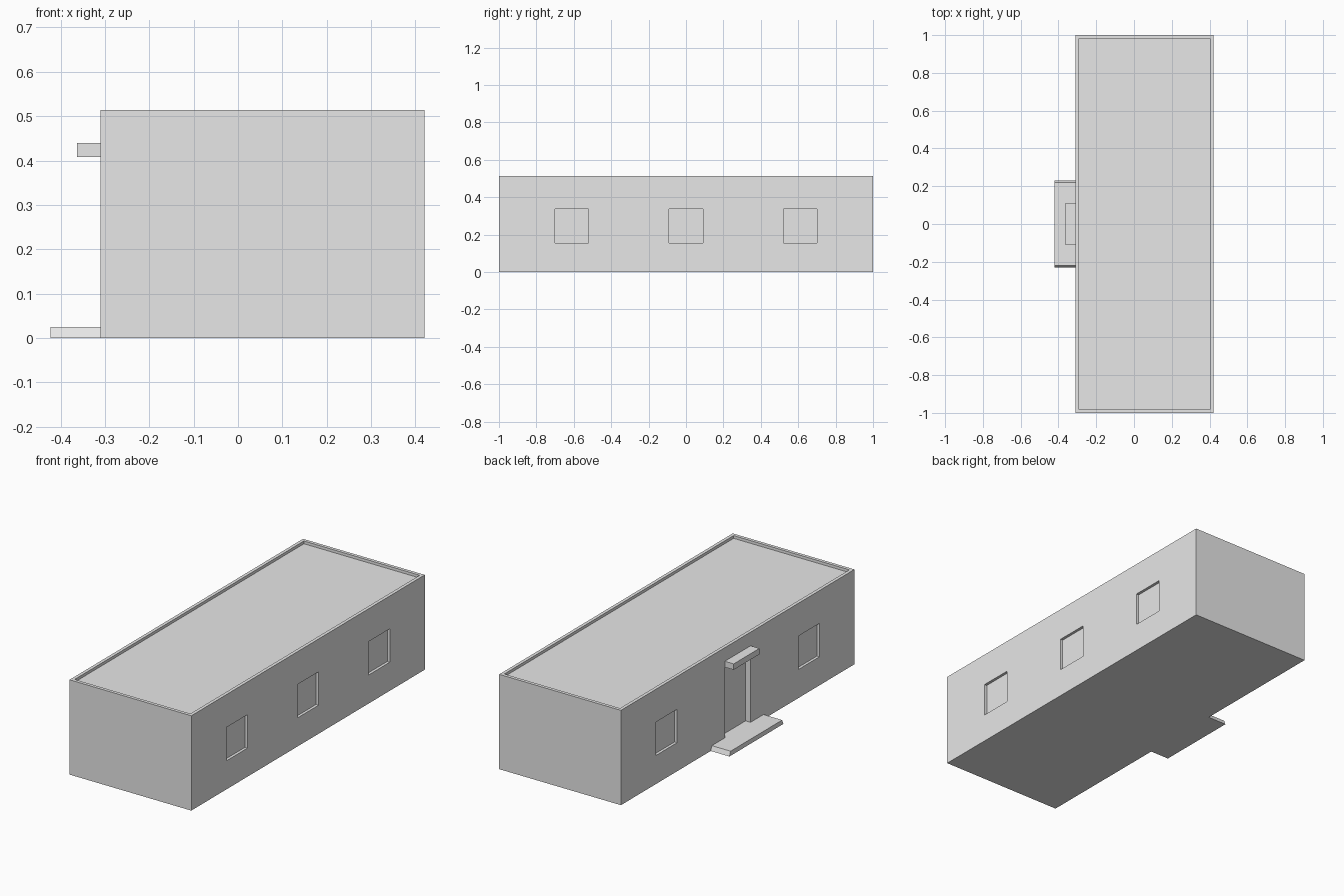
import bpy
import bmesh

default = bpy.data.objects.get("Cube")
if default:
    bpy.data.objects.remove(default, do_unlink=True)

grey = bpy.data.materials.new("plain_grey")
grey.use_nodes = True
colour = (0.8, 0.8, 0.8, 1)
grey.diffuse_color = colour
grey.node_tree.nodes["Principled BSDF"].inputs["Base Color"].default_value = colour

LEFT, RIGHT, TOP = -0.31, 0.42, 0.514
RIM, RIM_DEPTH = 0.018, 0.015
WINDOW_DEPTH, DOOR_DEPTH = 0.015, 0.03
STEP_TOP, CANOPY_BASE = 0.025, 0.408


def box(name, x, y, z, taper=0):
    """Box from ranges; taper draws in the top at both y ends."""
    bm = bmesh.new()
    bmesh.ops.create_cube(bm, size=1)
    for v in bm.verts:
        high = v.co.z > 0
        inset = taper if high else 0
        v.co = (x[v.co.x > 0],
                y[1] - inset if v.co.y > 0 else y[0] + inset,
                z[high])
    mesh = bpy.data.meshes.new(name)
    bm.to_mesh(mesh)
    bm.free()
    mesh.materials.append(grey)
    obj = bpy.data.objects.new(name, mesh)
    bpy.context.collection.objects.link(obj)
    return obj


building = box("building_walls", (LEFT, RIGHT), (-1, 1), (0, TOP))


def recess(name, x, y, z):
    """Cut a shallow box out of the building."""
    cutter = box(name, x, y, z)
    cutter.hide_render = True
    cutter.hide_viewport = True
    cutter.display_type = 'WIRE'
    mod = building.modifiers.new(name, 'BOOLEAN')
    mod.object = cutter
    mod.operation = 'DIFFERENCE'
    mod.solver = 'EXACT'


# Sunken flat roof inside a thin parapet
recess("roof_cutter", (LEFT + RIM, RIGHT - RIM), (RIM - 1, 1 - RIM),
       (TOP - RIM_DEPTH, TOP + 0.1))

# Window recesses: three on one long wall, two beside the door on the other
for side, centres in (("left", (-0.61, 0, 0.61)), ("right", (-0.61, 0.61))):
    x = ((RIGHT - WINDOW_DEPTH, RIGHT + 0.1) if side == "left"
         else (LEFT - 0.1, LEFT + WINDOW_DEPTH))
    for i, c in enumerate(centres):
        recess(f"{side}_window_cutter_{i + 1}", x, (c - 0.09, c + 0.09), (0.155, 0.336))

# Doorway recess between the step and the canopy
recess("door_cutter", (LEFT - 0.1, LEFT + DOOR_DEPTH), (-0.11, 0.11),
       (STEP_TOP, CANOPY_BASE))

# Entrance step with sloped ends, and canopy over the door
box("entrance_step", (-0.422, LEFT), (-0.231, 0.231), (0, STEP_TOP), taper=0.01)
box("door_canopy", (-0.363, LEFT), (-0.11, 0.11), (CANOPY_BASE, 0.44))

# Fix the cuts into the walls and drop the cutters
bpy.context.view_layer.update()
graph = bpy.context.evaluated_depsgraph_get()
cut_mesh = bpy.data.meshes.new_from_object(building.evaluated_get(graph))
cutters = [m.object for m in building.modifiers]
building.modifiers.clear()
building.data = cut_mesh
for cutter in cutters:
    bpy.data.objects.remove(cutter, do_unlink=True)
